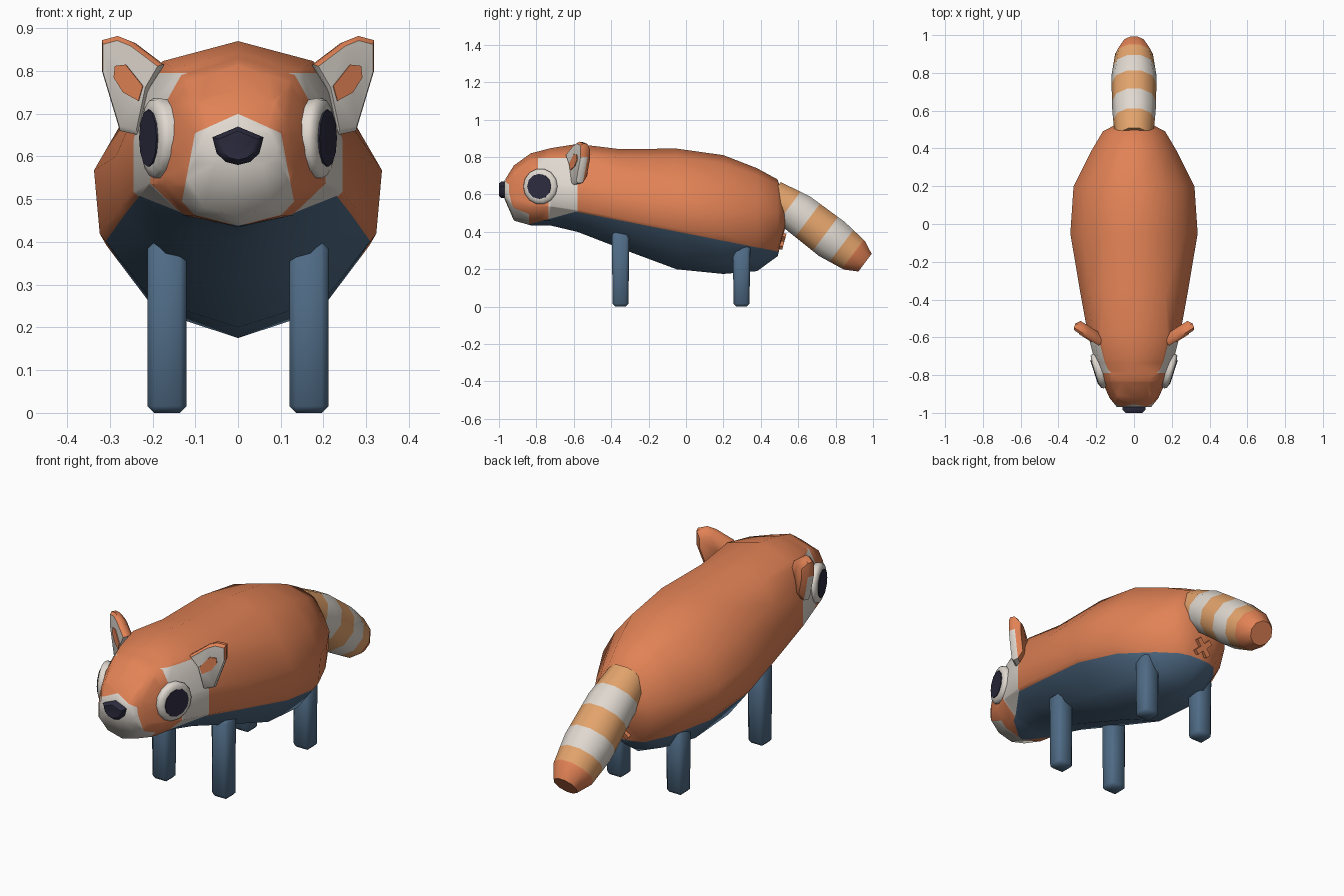
import bpy, bmesh, math
from mathutils import Vector, Matrix

if "Cube" in bpy.data.objects:
    bpy.data.objects.remove(bpy.data.objects["Cube"])


def material(name, rgb):
    m = bpy.data.materials.new(name)
    m.diffuse_color = (*rgb, 1)
    m.use_nodes = True
    m.node_tree.nodes["Principled BSDF"].inputs["Base Color"].default_value = m.diffuse_color
    return m


ORANGE = material("orange fur", (0.76, 0.225, 0.092))
WHITE = material("cream white", (0.74, 0.69, 0.63))
BLUE = material("slate blue", (0.08, 0.15, 0.24))
TAN = material("tan stripe", (0.77, 0.37, 0.15))
DARK = material("dark navy", (0.026, 0.025, 0.05))


def finish(name, bm, mats, rule=None, angle=50):
    """Turn a bmesh into a smooth object, colouring faces by a rule."""
    bmesh.ops.recalc_face_normals(bm, faces=bm.faces)
    for f in bm.faces:
        f.smooth = True
        if rule:
            f.material_index = rule(f.calc_center_median())
    me = bpy.data.meshes.new(name)
    bm.to_mesh(me)
    bm.free()
    for m in mats:
        me.materials.append(m)
    ob = bpy.data.objects.new(name, me)
    bpy.context.collection.objects.link(ob)
    bpy.ops.object.select_all(action='DESELECT')
    ob.select_set(True)
    bpy.context.view_layer.objects.active = ob
    bpy.ops.object.shade_smooth_by_angle(angle=math.radians(angle))
    return ob


def loft(rings):
    """Skin a list of closed rings and cap both ends."""
    bm = bmesh.new()
    vs = [[bm.verts.new(p) for p in r] for r in rings]
    n = len(rings[0])
    for a, b in zip(vs, vs[1:]):
        for i in range(n):
            j = (i + 1) % n
            bm.faces.new((a[i], a[j], b[j], b[i]))
    bm.faces.new(vs[0])
    bm.faces.new(vs[-1])
    return bm


def cut(bm, co, no, y_max=9):
    """Cut edges along a plane, only in front of y_max."""
    faces = [f for f in bm.faces if f.calc_center_median().y < y_max]
    geom = set(faces)
    for f in faces:
        geom.update(f.edges)
        geom.update(f.verts)
    bmesh.ops.bisect_plane(bm, geom=list(geom), plane_co=co, plane_no=no, dist=1e-5)


def circle(c, u, v, r, n):
    return [c + r * (math.cos(2 * math.pi * i / n) * u + math.sin(2 * math.pi * i / n) * v)
            for i in range(n)]


# Body: half cross-sections for head and torso, blended along the length
HEAD = [(0, 1), (.72, .9), (.9, .75), (1, .5), (1, .25), (.62, .07), (0, 0)]
TORSO = [(0, 1), (.5, .93), (.8, .75), (1, .57), (.96, .34), (.6, .1), (0, 0)]
# y, top, bottom, half width, headness
STATIONS = [(-.97, .675, .575, .09, 1), (-.92, .755, .46, .13, 1), (-.83, .82, .435, .17, 1),
            (-.72, .848, .433, .21, 1), (-.58, .87, .40, .245, 1), (-.36, .843, .315, .285, .4),
            (-.05, .845, .2, .337, 0), (.2, .81, .175, .32, 0), (.38, .74, .19, .23, 0),
            (.49, .68, .27, .165, 0), (.53, .55, .42, .09, 0)]
rings = []
for y, top, bot, w, k in STATIONS:
    half = [(w * (h[0] * k + t[0] * (1 - k)), bot + (top - bot) * (h[1] * k + t[1] * (1 - k)))
            for h, t in zip(HEAD, TORSO)]
    full = half + [(-x, z) for x, z in half[-2:0:-1]]
    rings.append([Vector((x, y, z)) for x, z in full])
bm = loft(rings)


def belly_front(y): return .44 + .27 * (y + .84)
def belly_back(y): return .5 - .197 * (y + .55)


# Belly line
cut(bm, (0, -.84, .44), (0, -.27, 1), -.5)
cut(bm, (0, -.55, .5), (0, .197, 1))
# Cheek patch edges
for y in (-.79, -.735, -.56):
    cut(bm, (0, y, 0), (0, 1, 0), -.5)
for z in (.65, .795):
    cut(bm, (0, 0, z), (0, 0, 1), -.5)
# Muzzle patch edges
cut(bm, (0, -.84, 0), (0, 1, 0), -.7)
for s in (-1, 1):
    cut(bm, (0, 0, .7), (.45 * s, 0, 1), -.84)
    cut(bm, (.13 * s, 0, .5), (s, 0, .19), -.84)


def body_colour(c):
    if c.y < -.84:
        x = abs(c.x)
        return 1 if c.z + .45 * x < .7 and x + .19 * c.z < .225 else 0
    if c.z < min(belly_front(c.y), belly_back(c.y)):
        return 2
    if c.y < -.56 and c.z < .795 and c.y > (-.79 if c.z > .65 else -.735):
        return 1
    return 0


finish("body", bm, [ORANGE, WHITE, BLUE], body_colour, 80)

# Tail: tapered tube with stripes cut across its axis
axis, across, side = Vector((0, .8, -.6)), Vector((0, .6, .8)), Vector((1, 0, 0))
tail = [(.45, .59, .1), (.6, .5, .115), (.78, .362, .12), (.90, .275, .1), (.957, .235, .062)]
bm = loft([circle(Vector((0, y, z)), side, across, r, 10) for y, z, r in tail])
STRIPES = [.122, .243, .363, .47, .545]
for t in STRIPES:
    cut(bm, axis * t, axis)
finish("tail", bm, [TAN, WHITE, ORANGE],
       lambda c: [0, 1, 0, 1, 0, 2][sum(c.dot(axis) > t for t in STRIPES)], 60)

# Nose: shield-shaped plug
NOSE = [(0, .67), (.06, .645), (.05, .607), (.028, .587), (0, .58),
        (-.028, .587), (-.05, .607), (-.06, .645)]
bm = loft([[Vector((x * s, y, .628 + (z - .628) * s)) for x, z in NOSE]
           for y, s in ((-.94, 1), (-.985, 1), (-1, .75))])
finish("nose", bm, [DARK])

# Cross mark under the tail
bm = bmesh.new()
for a in (45, -45):
    m = (Matrix.Translation((0, .514, .35)) @ Matrix.Rotation(math.radians(-15), 4, 'X')
         @ Matrix.Rotation(math.radians(a), 4, 'Y') @ Matrix.Diagonal((.1, .024, .026, 1)))
    bmesh.ops.create_cube(bm, size=1, matrix=m)
finish("cross_mark", bm, [ORANGE], None, 30)

# Ear outline and inner patch as (x, z); the plate is swept back on the outside
EAR = [(.18, .815), (.25, .868), (.285, .882), (.322, .872), (.322, .80), (.28, .66), (.235, .65), (.212, .76)]
INNER = [(.222, .765), (.262, .815), (.287, .812), (.29, .785), (.268, .75), (.232, .73)]


def ear_point(s, x, z, back=0, scale=1):
    x, z = .262 + (x - .262) * scale, .775 + (z - .775) * scale
    return Vector((s * (x - back * .3), -.648 + (x - .18) * .62 + back, z))


for s, label in ((1, "right"), (-1, "left")):
    # Ear with orange back and rim, pale front
    bm = loft([[ear_point(s, x, z, b, k) for x, z in EAR]
               for b, k in ((0, .9), (.012, 1), (.035, .97), (.06, .65))])
    bm.faces.ensure_lookup_table()
    ear = finish(label + "_ear", bm, [ORANGE, WHITE], None, 45)
    for p in ear.data.polygons:
        c = p.center
        depth = c.y + .648 - (abs(c.x) - .18) * .62
        p.material_index = 1 if depth < .005 or (depth < .03 and c.z < .8) else 0
    bm = loft([[ear_point(s, x, z, b) for x, z in INNER] for b in (.002, -.004)])
    finish(label + "_inner_ear", bm, [ORANGE])

    # Eye: pale rounded surround and dark disc
    n = Vector((s * math.cos(.31), -math.sin(.31), 0))
    u, v = Vector((0, 0, 1)).cross(n), Vector((0, 0, 1))
    eye = Vector((s * .194, -.78, .643))
    bm = loft([circle(eye + n * d, u, v, r, 14)
               for d, r in ((-.045, .088), (-.004, .096), (.008, .09), (.014, .07))])
    finish(label + "_eye_surround", bm, [WHITE], None, 60)
    bm = loft([circle(eye + n * d, u, v, .067, 12) for d in (.012, .018)])
    finish(label + "_eye", bm, [DARK], None, 30)

    # Legs: bevelled posts, slightly narrower at the foot
    for y, top, pos in ((-.35, .40, "front"), (.297, .33, "back")):
        bm = bmesh.new()
        bmesh.ops.create_cube(bm, size=1, matrix=Matrix.Translation((s * .166, y, top / 2))
                              @ Matrix.Diagonal((.092, .094, top, 1)))
        for vert in bm.verts:
            if vert.co.z < .1:
                vert.co.y = y + (vert.co.y - y) * .9
        bmesh.ops.bevel(bm, geom=bm.edges[:], offset=.016, segments=1, affect='EDGES')
        finish(label + "_" + pos + "_leg", bm, [BLUE], None, 50)
